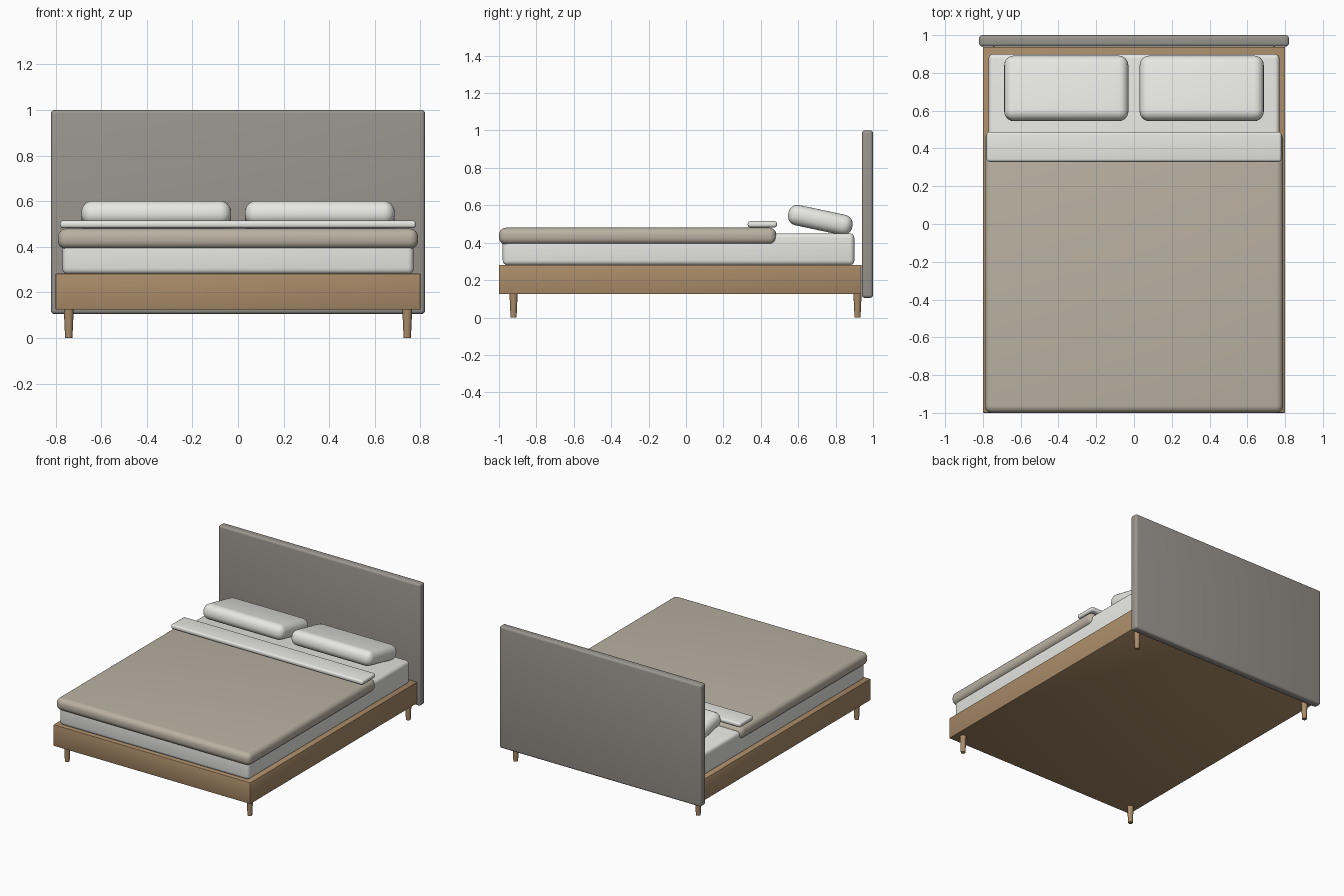
import bpy, math

if "Cube" in bpy.data.objects:
    bpy.data.objects.remove(bpy.data.objects["Cube"])


def material(name, r, g, b):
    m = bpy.data.materials.new(name)
    m.diffuse_color = (r, g, b, 1)
    m.use_nodes = True
    m.node_tree.nodes["Principled BSDF"].inputs["Base Color"].default_value = m.diffuse_color
    return m


wood = material("wood", 0.40, 0.26, 0.14)
fabric = material("headboard_fabric", 0.32, 0.30, 0.27)
linen = material("white_linen", 0.80, 0.80, 0.77)
blanket = material("beige_blanket", 0.49, 0.44, 0.36)


def finish(ob, name, mat):
    ob.name = name
    ob.data.materials.append(mat)
    bpy.ops.object.shade_smooth_by_angle(angle=math.radians(35))
    return ob


def box(name, x, y, z, mat, bevel, segments=4, tilt=0):
    """Rounded box given by (min, max) ranges, optionally tilted about x."""
    mid = [(a + b) / 2 for a, b in (x, y, z)]
    size = [b - a for a, b in (x, y, z)]
    bpy.ops.mesh.primitive_cube_add(size=1, location=mid)
    ob = bpy.context.object
    ob.scale = size
    bpy.ops.object.transform_apply(location=False, rotation=False, scale=True)
    ob.rotation_euler.x = math.radians(tilt)
    mod = ob.modifiers.new("rounding", "BEVEL")
    mod.width = bevel
    mod.segments = segments
    bpy.ops.object.modifier_apply(modifier=mod.name)
    return finish(ob, name, mat)


# Bed base and headboard
box("bed_frame", (-0.8, 0.8), (-1.0, 0.938), (0.125, 0.282), wood, 0.004, 2)
box("headboard", (-0.82, 0.82), (0.94, 1.0), (0.105, 1.0), fabric, 0.016)

# Mattress and bedding
box("mattress", (-0.77, 0.77), (-0.98, 0.9), (0.28, 0.45), linen, 0.025)
box("duvet", (-0.79, 0.79), (-1.0, 0.483), (0.39, 0.48), blanket, 0.038, 6)
box("folded_sheet", (-0.78, 0.78), (0.33, 0.487), (0.482, 0.515), linen, 0.013)

# Pillows and tapered legs, mirrored left and right
for side, s in (("left", -1), ("right", 1)):
    x = sorted((s * 0.03, s * 0.687))
    box(side + "_pillow", x, (0.543, 0.893), (0.466, 0.576), linen, 0.05, 6, -12)
    for end, y in (("front", -0.922), ("back", 0.917)):
        bpy.ops.mesh.primitive_cone_add(vertices=20, radius1=0.016, radius2=0.022,
                                        depth=0.13, location=(s * 0.742, y, 0.065))
        finish(bpy.context.object, f"{end}_{side}_leg", wood)
